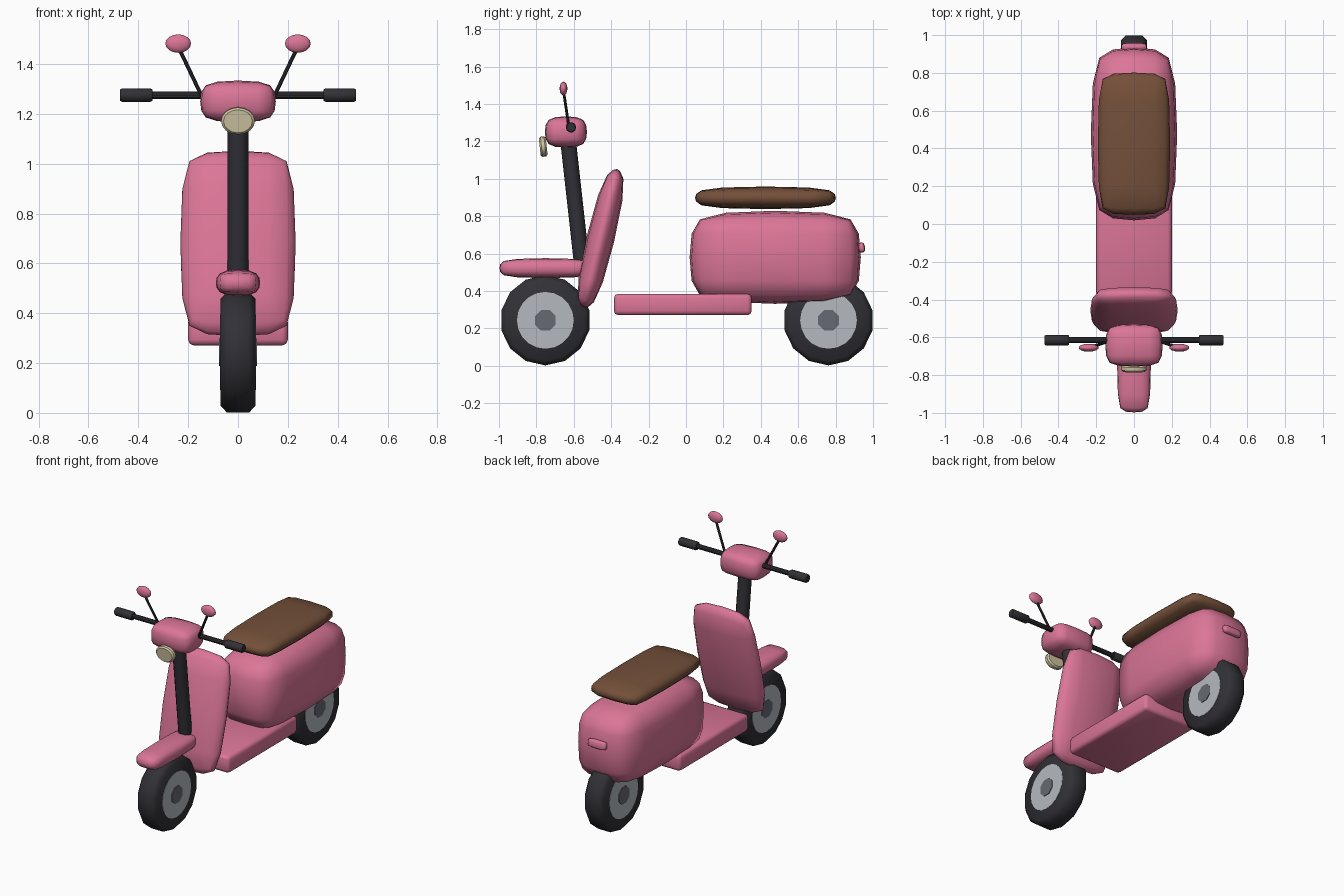
import bpy, bmesh, math
from mathutils import Vector, Matrix

if "Cube" in bpy.data.objects:
    bpy.data.objects.remove(bpy.data.objects["Cube"])


def material(name, rgb):
    m = bpy.data.materials.new(name)
    m.diffuse_color = (*rgb, 1)
    m.use_nodes = True
    m.node_tree.nodes["Principled BSDF"].inputs["Base Color"].default_value = m.diffuse_color
    return m


PINK = material("pink paint", (0.71, 0.18, 0.31))
BROWN = material("brown leather", (0.175, 0.08, 0.042))
DARK = material("dark rubber", (0.03, 0.03, 0.037))
SILVER = material("silver rim", (0.46, 0.49, 0.53))
GREY = material("grey hub", (0.13, 0.145, 0.17))
CREAM = material("cream lamp", (0.62, 0.55, 0.36))


def finish(bm, name, mat, matrix, angle=35):
    bmesh.ops.recalc_face_normals(bm, faces=bm.faces)
    me = bpy.data.meshes.new(name)
    bm.to_mesh(me)
    bm.free()
    me.materials.append(mat)
    ob = bpy.data.objects.new(name, me)
    ob.matrix_world = matrix
    bpy.context.collection.objects.link(ob)
    bpy.ops.object.select_all(action='DESELECT')
    ob.select_set(True)
    bpy.context.view_layer.objects.active = ob
    bpy.ops.object.shade_smooth_by_angle(angle=math.radians(angle))
    return ob


def soft_box(name, mat, centre, half, bevel, tilt=0, subdivide=True):
    """Chamfered box, softened by one subdivision; tilt turns it about x."""
    bm = bmesh.new()
    bmesh.ops.create_cube(bm, size=2, matrix=Matrix.Diagonal((*half, 1)))
    bmesh.ops.bevel(bm, geom=bm.edges[:], offset=bevel, affect='EDGES',
                    segments=1 if subdivide else 2, profile=0.5)
    ob = finish(bm, name, mat, Matrix.Translation(centre) @ Matrix.Rotation(tilt, 4, 'X'), 60)
    if subdivide:
        ob.modifiers.new("soften", 'SUBSURF').levels = 1
        ob.modifiers["soften"].render_levels = 1
    return ob


def lathe(name, mat, a, b, profile, sides, spin=0, scale=(1, 1), angle=35):
    """Solid turned round the line a-b; profile is (radius, fraction along)."""
    a, b = Vector(a), Vector(b)
    d = b - a
    bm = bmesh.new()
    rings = []
    for r, t in profile:
        ring = []
        for i in range(sides):
            u = spin + 2 * math.pi * i / sides
            ring.append(bm.verts.new((r * math.cos(u) * scale[0], r * math.sin(u) * scale[1],
                                      t * d.length)))
        rings.append(ring)
    for p, q in zip(rings, rings[1:]):
        for i in range(sides):
            j = (i + 1) % sides
            bm.faces.new((p[i], p[j], q[j], q[i]))
    bm.faces.new(rings[0][::-1])
    bm.faces.new(rings[-1])
    rot = d.to_track_quat('Z', 'Y').to_matrix().to_4x4()
    return finish(bm, name, mat, Matrix.Translation(a) @ rot, angle)


def rod(name, mat, a, b, r, sides):
    return lathe(name, mat, a, b, [(r, 0), (r, 1)], sides)


# Wheels: chamfered tyre, rim disc and hub
for label, y in (("front", -0.752), ("rear", 0.762)):
    def disc(part, mat, w, profile, sides, spin):
        lathe(f"{label}_{part}", mat, (-w, y, 0.243), (w, y, 0.243), profile, sides, spin, angle=50)
    disc("tyre", DARK, 0.07, [(0.215, 0), (0.241, 0.18), (0.241, 0.82), (0.215, 1)], 14, math.pi / 2)
    disc("rim", SILVER, 0.072, [(0.152, 0), (0.152, 1)], 20, 0)
    disc("hub", GREY, 0.076, [(0.06, 0), (0.06, 1)], 8, math.pi / 8)

# Bodywork
soft_box("rear_body", PINK, (0, 0.477, 0.58), (0.236, 0.465, 0.256), 0.09)
soft_box("leg_shield", PINK, (0, -0.457, 0.68), (0.237, 0.08, 0.388), 0.068, tilt=-0.235)
soft_box("front_fender", PINK, (0, -0.75, 0.522), (0.092, 0.25, 0.056), 0.033)
soft_box("footboard", PINK, (0, -0.017, 0.328), (0.2, 0.368, 0.057), 0.022, subdivide=False)
soft_box("seat", BROWN, (0, 0.425, 0.898), (0.195, 0.38, 0.064), 0.045)
soft_box("handlebar_head", PINK, (0, -0.642, 1.25), (0.155, 0.116, 0.087), 0.04)
soft_box("tail_light", PINK, (0, 0.938, 0.632), (0.068, 0.02, 0.028), 0.01, tilt=0.2)

# Steering column and headlight
rod("steering_column", DARK, (0, -0.55, 0.48), (0, -0.63, 1.2), 0.042, 12)
lathe("headlight", CREAM, (0, -0.745, 1.174), (0, -0.782, 1.170),
      [(0.058, 0), (0.068, 0.25), (0.068, 0.75), (0.058, 1)], 16, scale=(1, 0.8))

# Handlebar, grips and mirrors
rod("handlebar", DARK, (-0.4, -0.615, 1.275), (0.4, -0.615, 1.275), 0.016, 10)
for side, s in (("right", 1), ("left", -1)):
    lathe(f"{side}_grip", DARK, (s * 0.343, -0.615, 1.275), (s * 0.474, -0.615, 1.275),
          [(0.023, 0), (0.028, 0.06), (0.028, 0.94), (0.023, 1)], 10)
    rod(f"{side}_mirror_stem", DARK, (s * 0.145, -0.625, 1.27), (s * 0.24, -0.655, 1.47), 0.008, 8)
    bm = bmesh.new()
    bmesh.ops.create_uvsphere(bm, u_segments=14, v_segments=8, radius=1,
                              matrix=Matrix.Diagonal((0.053, 0.021, 0.037, 1)))
    finish(bm, f"{side}_mirror", PINK, Matrix.Translation((s * 0.24, -0.655, 1.482)), 60)
